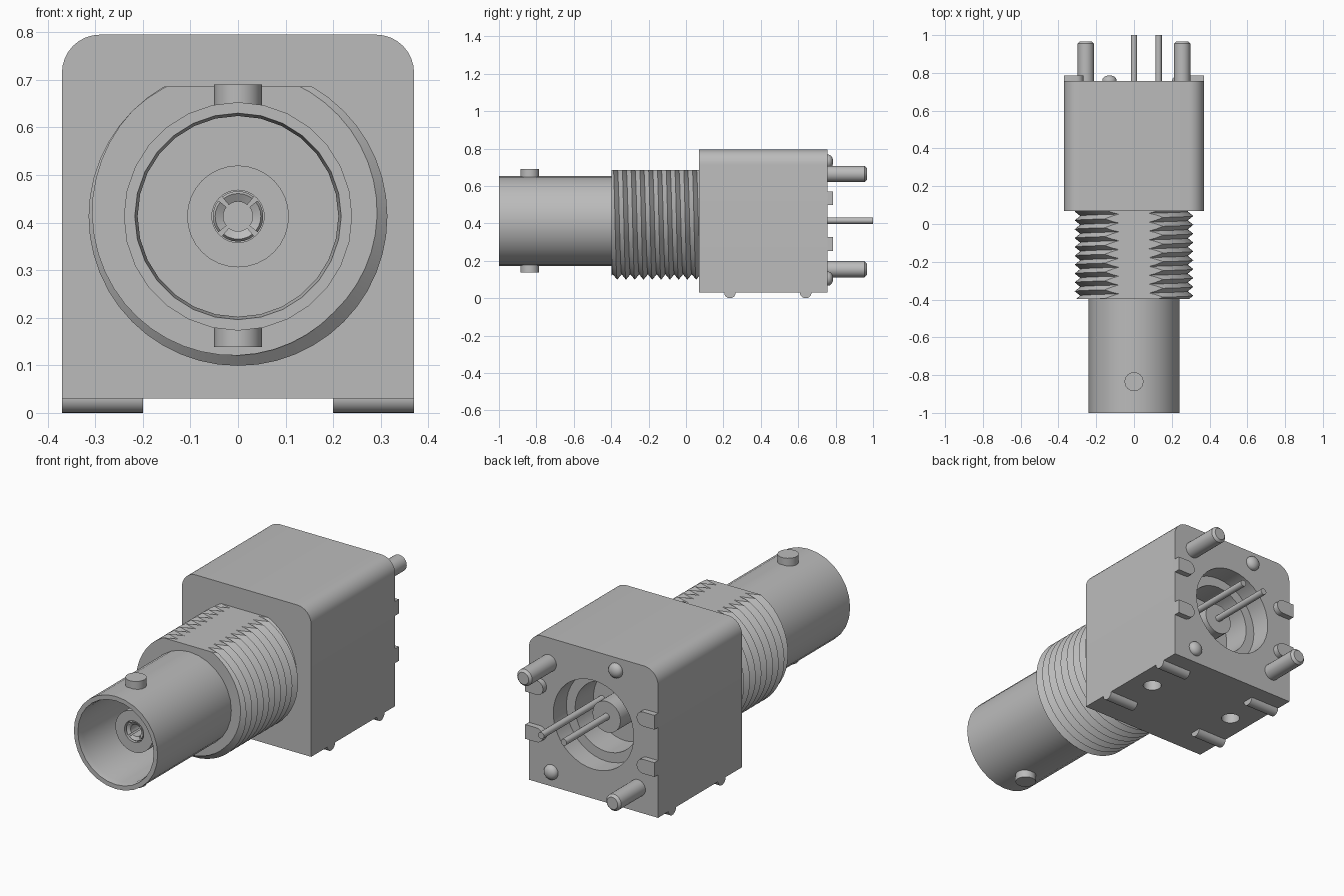
import bpy, bmesh, math
from mathutils import Matrix

cube = bpy.data.objects.get("Cube")
if cube:
    bpy.data.objects.remove(cube, do_unlink=True)

AXIS_Z = 0.413          # height of the connector axis

grey = bpy.data.materials.new("light grey")
grey.use_nodes = True
COLOUR = (0.5, 0.5, 0.5, 1)
grey.diffuse_color = COLOUR
grey.node_tree.nodes["Principled BSDF"].inputs["Base Color"].default_value = COLOUR


def finish(name, bm, angle=30):
    bmesh.ops.remove_doubles(bm, verts=bm.verts, dist=1e-5)
    bmesh.ops.recalc_face_normals(bm, faces=bm.faces)
    mesh = bpy.data.meshes.new(name)
    bm.to_mesh(mesh)
    bm.free()
    mesh.materials.append(grey)
    ob = bpy.data.objects.new(name, mesh)
    bpy.context.collection.objects.link(ob)
    smooth(ob, angle)
    return ob


def smooth(ob, angle=30):
    bpy.ops.object.select_all(action='DESELECT')
    ob.select_set(True)
    bpy.context.view_layer.objects.active = ob
    bpy.ops.object.shade_smooth_by_angle(angle=math.radians(angle))


def lathe(name, profile, x=0, z=AXIS_Z, seg=32, start=0, span=360):
    """Revolve a closed (radius, y) profile about an axis along y."""
    bm = bmesh.new()
    full = span == 360
    rings = []
    for i in range(seg if full else seg + 1):
        a = math.radians(start + span * i / seg)
        rings.append([bm.verts.new((x + r * math.cos(a), y, z + r * math.sin(a)))
                      for r, y in profile])
    n = len(profile)
    for i in range(seg):
        a, b = rings[i], rings[(i + 1) % len(rings)]
        for j in range(n):
            k = (j + 1) % n
            if profile[j][0] == 0 and profile[k][0] == 0:
                continue
            bm.faces.new((a[j], a[k], b[k], b[j]))
    if not full:
        bm.faces.new(rings[0])
        bm.faces.new(rings[-1])
    bmesh.ops.dissolve_degenerate(bm, dist=1e-6, edges=bm.edges)
    return finish(name, bm)


def rod(name, r, y0, y1, x=0, z=AXIS_Z, seg=24, chamfer=0.0):
    tip = [(r, y1 - chamfer), (r - chamfer, y1)] if chamfer else [(r, y1)]
    return lathe(name, [(0, y0), (r, y0)] + tip + [(0, y1)], x, z, seg)


def cylinder(name, r, depth, centre, axis, seg=24):
    bm = bmesh.new()
    rot = Matrix.Rotation(math.pi / 2, 4, 'Y') if axis == 'X' else Matrix()
    bmesh.ops.create_cone(bm, cap_ends=True, segments=seg, radius1=r, radius2=r,
                          depth=depth, matrix=Matrix.Translation(centre) @ rot)
    return finish(name, bm)


def extrude_y(name, outline, y0, y1):
    bm = bmesh.new()
    face = bm.faces.new([bm.verts.new((x, y0, z)) for x, z in outline])
    out = bmesh.ops.extrude_face_region(bm, geom=[face])
    for v in out["geom"]:
        if isinstance(v, bmesh.types.BMVert):
            v.co.y = y1
    return finish(name, bm)


def arc(cx, cz, r, a0, a1, n):
    return [(cx + r * math.cos(math.radians(a0 + (a1 - a0) * i / n)),
             cz + r * math.sin(math.radians(a0 + (a1 - a0) * i / n))) for i in range(n + 1)]


# Housing block with rounded top corners
outline = [(-0.37, 0.03), (0.37, 0.03)]
outline += arc(0.29, 0.715, 0.08, 0, 90, 8) + arc(-0.29, 0.715, 0.08, 90, 180, 8)
housing = extrude_y("housing", outline, 0.07, 0.757)

# Stepped rear pocket and two mounting holes underneath
cutters = [lathe("pocket_cutter", [(0, 0.5), (0.18, 0.5), (0.18, 0.65), (0.23, 0.65),
                                   (0.23, 0.8), (0, 0.8)], seg=40)]
for sx in (-1, 1):
    cutters.append(cylinder("hole_cutter", 0.045, 0.2, (sx * 0.253, 0.442, 0.07), 'Z'))
for c in cutters:
    c.hide_render = True
    mod = housing.modifiers.new("cut", 'BOOLEAN')
    mod.operation, mod.object, mod.solver = 'DIFFERENCE', c, 'EXACT'
    bpy.ops.object.select_all(action='DESELECT')
    bpy.context.view_layer.objects.active = housing
    housing.select_set(True)
    bpy.ops.object.modifier_apply(modifier=mod.name)
    bpy.data.objects.remove(c, do_unlink=True)
smooth(housing)

# Half-round standoff feet
for sx in (-1, 1):
    for y in (0.235, 0.64):
        cylinder("standoff_foot", 0.031, 0.17, (sx * 0.285, y, 0.031), 'X')

# Rear clips with rounded inner ends
for side in (-1, 1):
    for z in (0.535, 0.29):
        tab = [(side * 0.37, z - 0.037), (side * 0.37, z + 0.037)]
        tab += [(side * px, pz) for px, pz in arc(0.305, z, 0.037, 90, 270, 10)]
        extrude_y("rear_clip", tab, 0.74, 0.787)

# Rear domes, locating posts and contact pins
for x, z in ((-0.13, 0.73), (0.24, 0.105)):
    dome = [(0, 0.745), (0.038, 0.745)]
    dome += [(0.038 * math.cos(t * math.pi / 10), 0.76 + 0.027 * math.sin(t * math.pi / 10))
             for t in range(5)] + [(0, 0.787)]
    lathe("rear_dome", dome, x, z, 20)
for x, z in ((0.255, 0.665), (-0.255, 0.155)):
    rod("locating_post", 0.043, 0.74, 0.967, x, z, chamfer=0.012)
rod("centre_boss", 0.08, 0.49, 0.65)
for x in (0, 0.13):
    rod("contact_pin", 0.017, 0.48, 1.0, x, AXIS_Z + 0.002, 16)

# Helical threaded collar with a flat on top
Y0, Y1, PITCH, ROOT, CREST, N = -0.397, 0.072, 0.0469, 0.285, 0.314, 48
bm = bmesh.new()
cols = []
for i in range(N + 1):
    t = i / N
    a = math.radians(-45) + 2 * math.pi * t
    col = []
    for k in range(23):
        y = min(max(Y0 + PITCH * (k / 2 - t), Y0), Y1)
        f = ((y - Y0) / PITCH + t) % 1.0
        r = ROOT + (CREST - ROOT) * (1 - abs(2 * f - 1))
        col.append(bm.verts.new((r * math.cos(a), y, AXIS_Z + r * math.sin(a))))
    cols.append(col)
for a, b in zip(cols, cols[1:]):
    for k in range(22):
        bm.faces.new((a[k], a[k + 1], b[k + 1], b[k]))
bmesh.ops.remove_doubles(bm, verts=bm.verts, dist=1e-5)
bmesh.ops.holes_fill(bm, edges=[e for e in bm.edges if e.is_boundary], sides=0)
bmesh.ops.bisect_plane(bm, geom=bm.verts[:] + bm.edges[:] + bm.faces[:],
                       plane_co=(0, 0, 0.686), plane_no=(0, 0, 1), clear_outer=True)
bmesh.ops.holes_fill(bm, edges=[e for e in bm.edges if e.is_boundary], sides=0)
finish("threaded_collar", bm)

# Hollow front barrel with bayonet lugs
lathe("barrel", [(0, -0.45), (0.211, -0.45), (0.211, -0.97), (0.217, -1.0), (0.24, -1.0),
                 (0.24, -0.38), (0, -0.38)], seg=28, start=90)
for z0, z1 in ((0.138, 0.19), (0.637, 0.69)):
    cylinder("bayonet_lug", 0.05, z1 - z0, (0, -0.835, (z0 + z1) / 2), 'Z')

# Insulator and four-petal centre socket
lathe("insulator", [(0, -0.6), (0.055, -0.6), (0.055, -0.85), (0.107, -0.85),
                    (0.107, -0.44), (0, -0.44)])
for q in range(4):
    lathe("socket_petal", [(0.053, -0.59), (0.053, -0.838), (0.048, -0.845), (0.031, -0.835),
                           (0.031, -0.59)], seg=6, start=q * 90 - 39, span=78)
